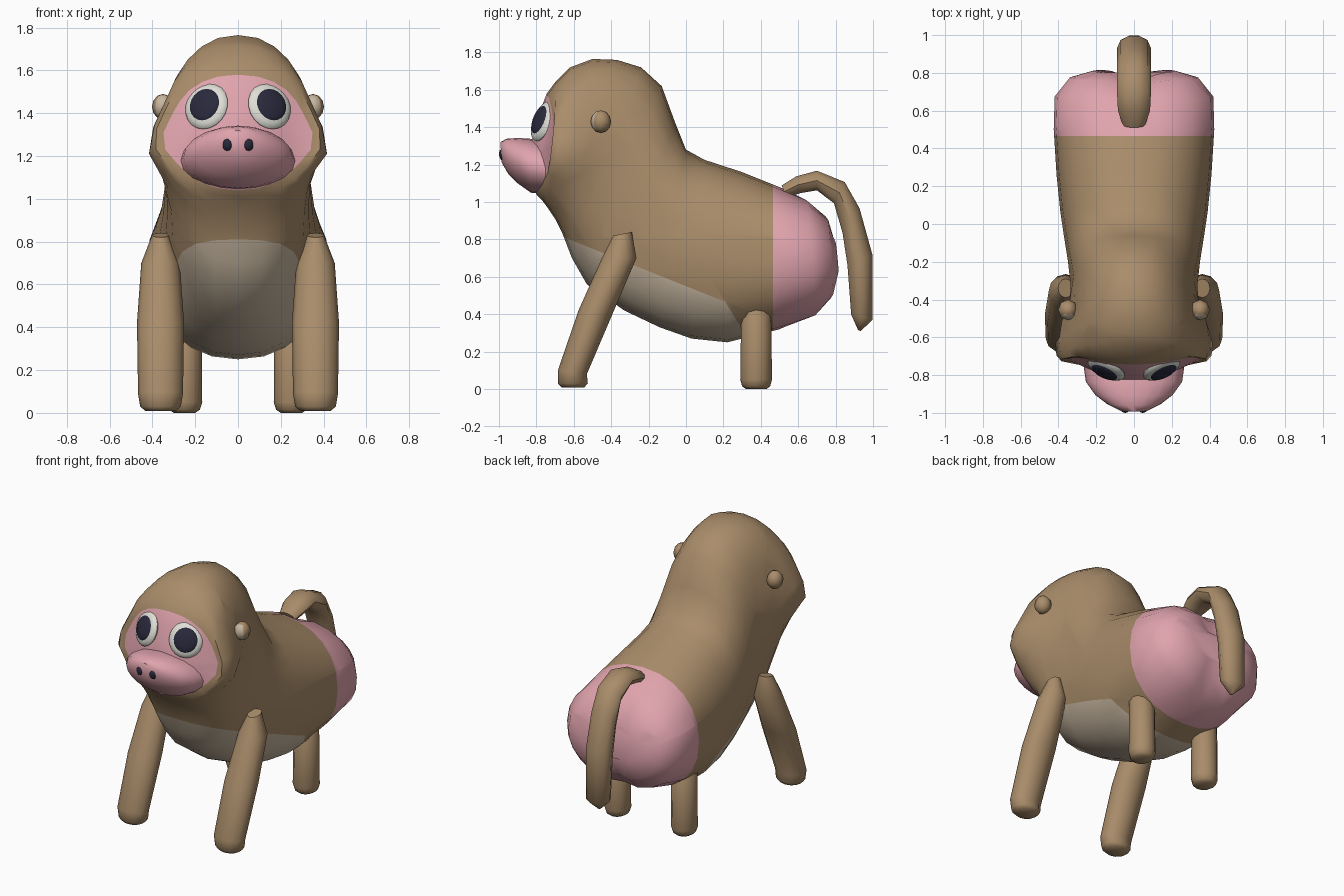
import bpy, bmesh, math
from mathutils import Vector

cube = bpy.data.objects.get("Cube")
if cube:
    bpy.data.objects.remove(cube, do_unlink=True)


def material(name, rgb):
    m = bpy.data.materials.new(name)
    m.use_nodes = True
    m.diffuse_color = (*rgb, 1)
    m.node_tree.nodes["Principled BSDF"].inputs["Base Color"].default_value = (*rgb, 1)
    return m


brown = material("brown fur", (0.40, 0.265, 0.145))
pink = material("pink skin", (0.75, 0.37, 0.42))
cream = material("cream belly", (0.57, 0.47, 0.35))
white = material("eye white", (0.74, 0.74, 0.68))
dark = material("dark pupil", (0.022, 0.022, 0.045))


def finish(name, bm, mats, angle=50):
    bmesh.ops.recalc_face_normals(bm, faces=bm.faces)
    mesh = bpy.data.meshes.new(name)
    bm.to_mesh(mesh)
    bm.free()
    for m in mats:
        mesh.materials.append(m)
    ob = bpy.data.objects.new(name, mesh)
    bpy.context.collection.objects.link(ob)
    bpy.ops.object.select_all(action='DESELECT')
    ob.select_set(True)
    bpy.context.view_layer.objects.active = ob
    bpy.ops.object.shade_smooth_by_angle(angle=math.radians(angle))
    return ob


def power(v, e):
    return math.copysign(abs(v) ** e, v)


def loft(sections, n=12, x0=0, e=1.0, pink_from=None):
    """Rings spanned by two profile points (y, z, y, z), a half width, a taper and a sag."""
    bm = bmesh.new()
    rings = []
    for ay, az, by, bz, w, *extra in sections:
        taper, sag = (extra + [0, 0])[:2]
        ring = []
        for i in range(n):
            a = math.tau * i / n
            c, s = power(math.cos(a), e), power(math.sin(a), e)
            y = (ay + by) / 2 + (ay - by) / 2 * s + sag * c * c
            z = (az + bz) / 2 + (az - bz) / 2 * s
            ring.append(bm.verts.new((x0 + w * c * (1 - taper * s), y, z)))
        rings.append(ring)
    for k, (r, q) in enumerate(zip(rings, rings[1:])):
        for i in range(n):
            f = bm.faces.new((r[i], r[i - 1], q[i - 1], q[i]))
            f.material_index = int(pink_from is not None and k >= pink_from)
    bm.faces.new(rings[0])
    f = bm.faces.new(rings[-1])
    f.material_index = int(pink_from is not None)
    return bm


def blob(name, loc, scale, mat, facing=(0, 0, 1), seg=20, rings=10):
    bm = bmesh.new()
    bmesh.ops.create_uvsphere(bm, u_segments=seg, v_segments=rings, radius=1)
    bmesh.ops.scale(bm, vec=scale, verts=bm.verts)
    rot = Vector(facing).to_track_quat('Z', 'Y').to_matrix()
    bmesh.ops.rotate(bm, matrix=rot, verts=bm.verts)
    bmesh.ops.translate(bm, vec=loc, verts=bm.verts)
    return finish(name, bm, mat)


# Body and head: one skin from the rump, along the back, up to the face
bm = loft([
    (0.80, 0.81, 0.82, 0.60, 0.22),
    (0.76, 0.93, 0.79, 0.48, 0.34),
    (0.65, 1.02, 0.70, 0.385, 0.42),
    (0.50, 1.08, 0.50, 0.32, 0.425),
    (0.30, 1.16, 0.22, 0.25, 0.41),
    (0.10, 1.225, 0.03, 0.27, 0.39),
    (0.0, 1.28, -0.14, 0.33, 0.37),
    (-0.06, 1.43, -0.33, 0.42, 0.35),
    (-0.13, 1.62, -0.53, 0.56, 0.335, 0.06),
    (-0.24, 1.72, -0.61, 0.70, 0.335, 0.10),
    (-0.37, 1.76, -0.66, 0.83, 0.345, 0.13),
    (-0.50, 1.765, -0.70, 0.91, 0.355, 0.13),
    (-0.62, 1.72, -0.74, 0.97, 0.36, 0.1),
    (-0.70, 1.64, -0.77, 1.01, 0.35, 0.05, 0.02),
    (-0.745, 1.58, -0.80, 1.04, 0.31, 0, 0.06),
    (-0.775, 1.50, -0.83, 1.12, 0.20, 0, 0.03),
    (-0.81, 1.40, -0.84, 1.25, 0.08),
], n=24, e=0.9, pink_from=14)

# Bulge the cheeks and press in the rump crease
for v in bm.verts:
    x, y, z = v.co
    v.co.x += math.copysign(0.075, x) * min(1, abs(x) / 0.3) ** 2 * math.exp(
        -((z - 1.26) / 0.1) ** 2 - ((y + 0.62) / 0.14) ** 2)
    if y > 0.6:
        v.co.y -= 0.05 * math.exp(-(x / 0.09) ** 2)

# Cut clean colour borders for the rump and the belly
chest_z, rump_y = 0.815, 0.465
cuts = [((0, rump_y, 0), (0, 1, 0)), ((0, 0, chest_z), (0, 0, 1)),
        ((0, 0, 0.55), (0, 0.4, 1)), ((0, 0.2, 0.48), (0, 1.6, 1))]
for co, no in cuts:
    bmesh.ops.bisect_plane(bm, geom=bm.verts[:] + bm.edges[:] + bm.faces[:],
                           dist=1e-5, plane_co=co, plane_no=no)
for f in bm.faces:
    c = f.calc_center_median()
    if c.y > rump_y:
        f.material_index = 1
    elif all((c - Vector(co)).dot(Vector(no)) < 0 for co, no in cuts):
        f.material_index = 2
finish("body", bm, [brown, pink, cream])

# Muzzle
finish("muzzle", loft([
    (-0.72, 1.31, -0.74, 1.04, 0.27),
    (-0.84, 1.34, -0.83, 1.05, 0.255),
    (-0.91, 1.342, -0.90, 1.10, 0.205),
    (-0.96, 1.338, -0.95, 1.15, 0.14),
    (-0.993, 1.32, -0.985, 1.21, 0.07),
], n=20), [pink], 60)

# Tail: outer and inner edges of the curl
finish("tail", loft([
    (0.51, 1.09, 0.54, 1.02, 0.06),
    (0.59, 1.14, 0.61, 1.045, 0.085),
    (0.70, 1.17, 0.70, 1.06, 0.09),
    (0.85, 1.11, 0.79, 0.99, 0.09),
    (0.93, 0.97, 0.835, 0.83, 0.09),
    (1.0, 0.72, 0.86, 0.66, 0.09),
    (1.0, 0.37, 0.88, 0.40, 0.085),
    (0.935, 0.31, 0.92, 0.315, 0.01),
], n=10), [brown])

for side, label in ((1, "left"), (-1, "right")):
    # Limbs
    finish(label + "_arm", loft([
        (-0.39, 0.82, -0.29, 0.84, 0.04),
        (-0.45, 0.70, -0.265, 0.70, 0.09),
        (-0.575, 0.42, -0.385, 0.42, 0.11),
        (-0.685, 0.10, -0.53, 0.08, 0.105),
        (-0.685, 0.03, -0.525, 0.03, 0.095),
        (-0.665, 0.008, -0.545, 0.008, 0.07),
    ], x0=side * 0.362), [brown])
    finish(label + "_leg", loft([
        (0.33, 0.47, 0.41, 0.47, 0.04),
        (0.295, 0.41, 0.455, 0.41, 0.08),
        (0.29, 0.05, 0.46, 0.05, 0.083),
        (0.30, 0.015, 0.45, 0.015, 0.072),
        (0.32, 0, 0.43, 0, 0.05),
    ], x0=side * 0.25), [brown])

    # Ear, with a cream front
    ear = blob(label + "_ear", (side * 0.35, -0.455, 1.43), (0.052, 0.055, 0.06),
               [brown, cream], seg=8, rings=6)
    for p in ear.data.polygons:
        p.material_index = int(p.normal.y < -0.45)

    # Eye and pupil, sharing one tilted axis
    axis = Vector((side * 0.47, -1, 0.4)).normalized()
    eye = Vector((side * 0.147, -0.765, 1.432))
    blob(label + "_eye", eye, (0.108, 0.113, 0.035), [white], axis)
    blob(label + "_pupil", eye + axis * 0.02, (0.077, 0.081, 0.022), [dark], axis)

    # Nostril
    blob(label + "_nostril", (side * 0.052, -0.984, 1.252), (0.024, 0.03, 0.014), [dark],
         (side * 0.4, -1, -0.15), seg=12, rings=6)
